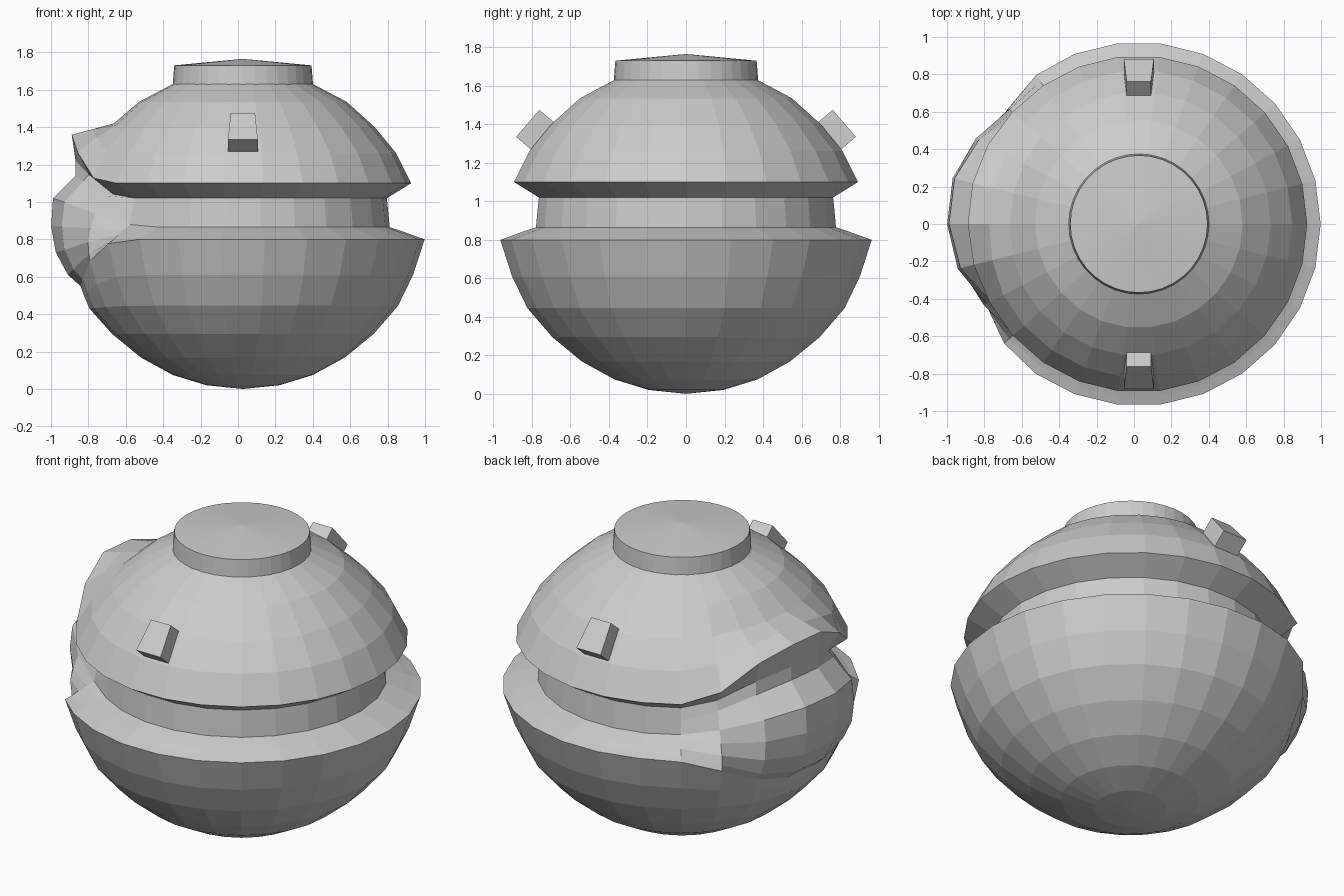
import bpy, bmesh
from math import sin, cos, pi, degrees
from mathutils import Matrix, Vector

if "Cube" in bpy.data.objects:
    bpy.data.objects.remove(bpy.data.objects["Cube"])

CX = 0.026      # x of the turning axis
SIDES = 26


def finish(name, bm):
    bmesh.ops.recalc_face_normals(bm, faces=bm.faces)
    me = bpy.data.meshes.new(name)
    bm.to_mesh(me)
    bm.free()
    ob = bpy.data.objects.new(name, me)
    bpy.context.collection.objects.link(ob)
    return ob


def revolve(name, sides, rows, bottom, top, point):
    """Rings around the axis; point(row, angle) gives radius and height."""
    bm = bmesh.new()
    rings = []
    for row in rows:
        ring = []
        for i in range(sides):
            a = 2 * pi * i / sides
            r, z = point(row, a)
            ring.append(bm.verts.new((CX + r * cos(a), r * sin(a), z)))
        rings.append(ring)
    ends = [bm.verts.new((CX, 0, bottom)), bm.verts.new((CX, 0, top))]
    for i in range(sides):
        j = (i + 1) % sides
        for lo, hi in zip(rings, rings[1:]):
            bm.faces.new((lo[i], lo[j], hi[j], hi[i]))
        bm.faces.new((ends[0], rings[0][j], rings[0][i]))
        bm.faces.new((ends[1], rings[-1][i], rings[-1][j]))
    return finish(name, bm)


def bump(a, centre, half, flat):
    """1 near the centre angle, falling smoothly to 0 at the half width."""
    d = abs(degrees(a) - centre)
    t = max(0.0, min(1.0, (half - d) / (half - flat)))
    return t * t * (3 - 2 * t)


# Body rows: plain radius, height, then radius, height at the side bulge, weight
CHEEK, LIP = (174.5, 56, 8), (171, 44, 8)
BODY = [
    (.195, .02, .195, .02, CHEEK), (.375, .075, .375, .075, CHEEK),
    (.545, .168, .545, .168, CHEEK), (.70, .295, .70, .295, CHEEK),
    (.83, .445, .82, .43, CHEEK), (.91, .61, .85, .50, CHEEK),
    (.972, .80, .868, .55, CHEEK),          # lower rim
    (.925, .816, .935, .61, CHEEK), (.88, .833, 1.0, .73, CHEEK),
    (.83, .85, 1.025, .87, CHEEK), (.785, .865, 1.015, 1.02, CHEEK),
    (.778, .94, .895, 1.14, CHEEK),         # groove
    (.77, 1.02, .895, 1.22, LIP),
    (.90, 1.10, .915, 1.36, LIP),           # upper rim
    (.82, 1.26, .80, 1.39, LIP), (.705, 1.40, .69, 1.42, LIP),
    (.555, 1.535, .555, 1.535, LIP), (.375, 1.63, .375, 1.63, LIP),
]


def body_point(row, a):
    r0, z0, r1, z1, shape = row
    w = bump(a, *shape)
    return r0 + (r1 - r0) * w, z0 + (z1 - z0) * w


revolve("body", SIDES, BODY, 0.0, 1.64, body_point)

# Lid on top
revolve("lid", 36, [(.375, 1.60), (.375, 1.63), (.367, 1.73)], 1.60, 1.765,
        lambda row, a: row)

# Tilted lug at the front and back
for name, side in (("front_lug", -1), ("back_lug", 1)):
    bm = bmesh.new()
    bmesh.ops.create_cube(bm, size=1)
    for v in bm.verts:
        width = .13 if v.co.y < 0 else .16
        x, t, n = v.co.x * width, v.co.y * .185, v.co.z * .2
        v.co = Vector((CX + x, side * (.746 + t * .65 + n * .76),
                       1.34 - t * .76 + n * .65))
    finish(name, bm)
